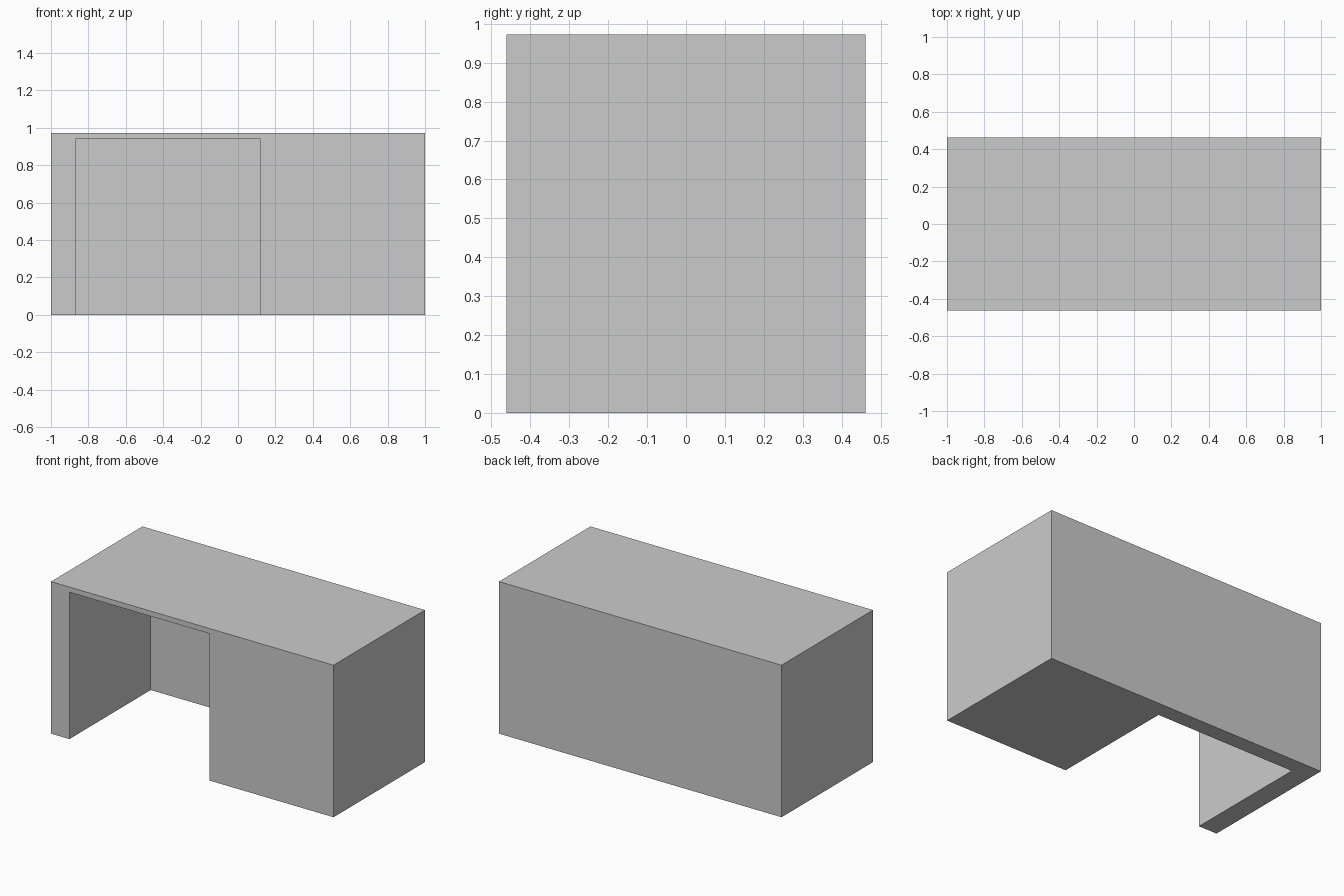
import bpy
from mathutils import Vector

old = bpy.data.objects.get("Cube")
if old:
    bpy.data.objects.remove(old, do_unlink=True)

# Overall size and panel positions
HALF_W, HALF_D, HEIGHT = 1.0, 0.462, 0.973
KNEE_LEFT, KNEE_RIGHT, KNEE_BACK, KNEE_TOP = 0.12, -0.87, 0.36, 0.94

grey = bpy.data.materials.new("plain grey")
grey.use_nodes = True
colour = (0.6, 0.6, 0.6, 1.0)
grey.diffuse_color = colour
grey.node_tree.nodes["Principled BSDF"].inputs["Base Color"].default_value = colour


def box(name, low, high):
    """Axis-aligned box between two corners, with its size applied."""
    low, high = Vector(low), Vector(high)
    bpy.ops.mesh.primitive_cube_add(size=1, location=(low + high) / 2)
    obj = bpy.context.object
    obj.name = name
    obj.scale = high - low
    bpy.ops.object.transform_apply(location=True, rotation=False, scale=True)
    obj.data.materials.append(grey)
    return obj


# Solid desk body
desk = box("desk_body", (-HALF_W, -HALF_D, 0), (HALF_W, HALF_D, HEIGHT))

# Knee space, open to the front and the floor
knee = box("knee_space_cutter", (KNEE_RIGHT, -HALF_D - 0.2, -0.2),
           (KNEE_LEFT, KNEE_BACK, KNEE_TOP))
knee.hide_render = True

cut = desk.modifiers.new("knee space", "BOOLEAN")
cut.operation = "DIFFERENCE"
cut.solver = "EXACT"
cut.object = knee
bpy.context.view_layer.objects.active = desk
bpy.ops.object.modifier_apply(modifier=cut.name)
bpy.data.objects.remove(knee, do_unlink=True)
